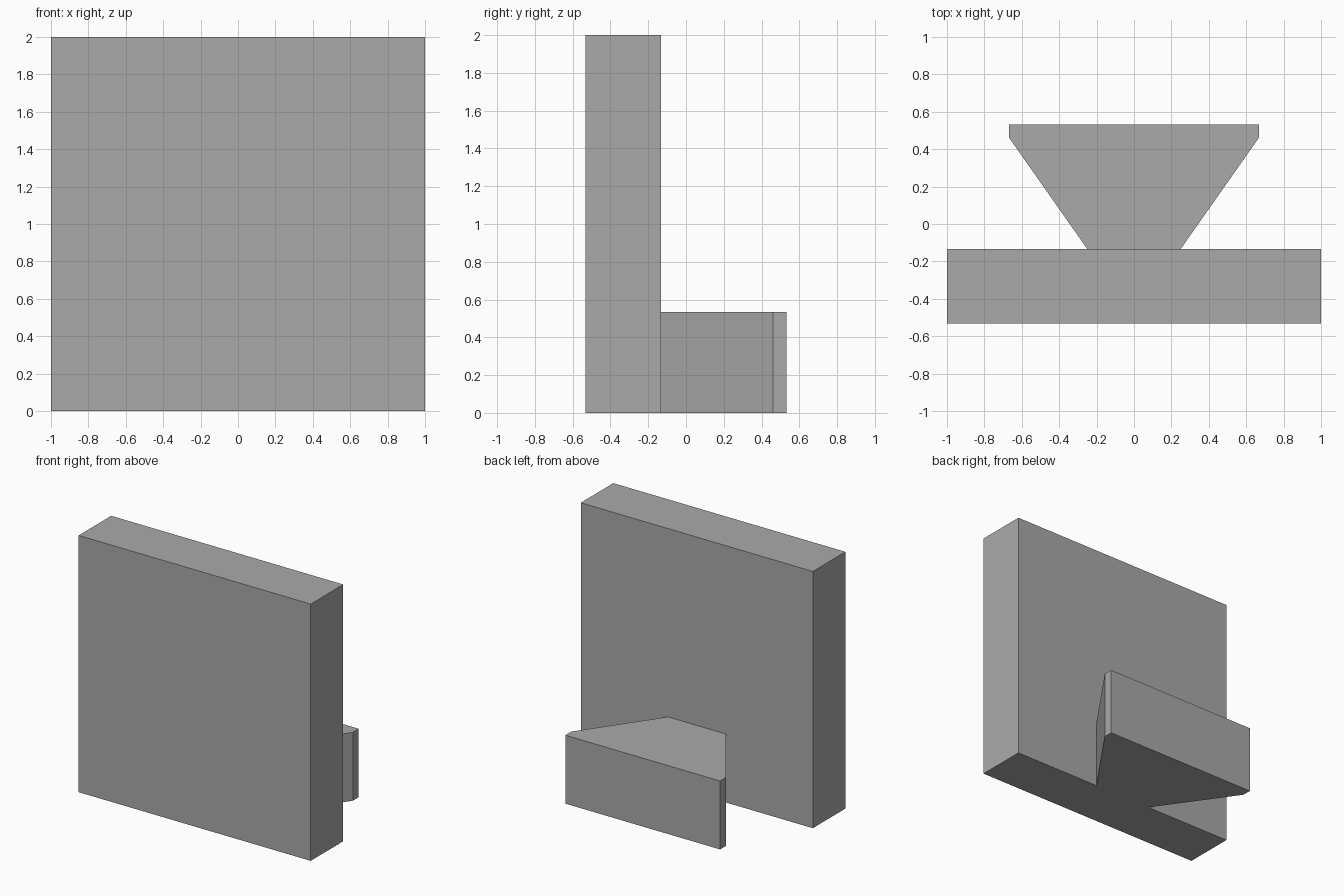
import bpy
import bmesh

cube = bpy.data.objects.get("Cube")
if cube:
    bpy.data.objects.remove(cube, do_unlink=True)

# Single flat grey
GREY = (0.4, 0.4, 0.4, 1.0)
grey = bpy.data.materials.new("plain grey")
grey.use_nodes = True
grey.diffuse_color = GREY
grey.node_tree.nodes["Principled BSDF"].inputs["Base Color"].default_value = GREY


def extrude_half_profile(name, half, height):
    """Mirror a right-hand (x, y) outline across x = 0 and raise it from the ground."""
    outline = half + [(-x, y) for x, y in reversed(half)]
    bm = bmesh.new()
    base = bm.faces.new([bm.verts.new((x, y, 0)) for x, y in outline])
    raised = bmesh.ops.extrude_face_region(bm, geom=[base], use_keep_orig=True)["geom"]
    top = [v for v in raised if isinstance(v, bmesh.types.BMVert)]
    bmesh.ops.translate(bm, verts=top, vec=(0, 0, height))
    bmesh.ops.recalc_face_normals(bm, faces=bm.faces)
    mesh = bpy.data.meshes.new(name)
    bm.to_mesh(mesh)
    bm.free()
    mesh.materials.append(grey)
    obj = bpy.data.objects.new(name, mesh)
    bpy.context.collection.objects.link(obj)
    return obj


FRONT, JOINT, BACK = -0.533, -0.133, 0.533

# Upright square panel
extrude_half_profile("panel", [(1, FRONT), (1, JOINT)], 2)

# Flared dovetail foot behind the panel, with a short straight rim
extrude_half_profile("dovetail_foot", [(0.25, JOINT), (0.667, 0.46), (0.667, BACK)], 0.533)
